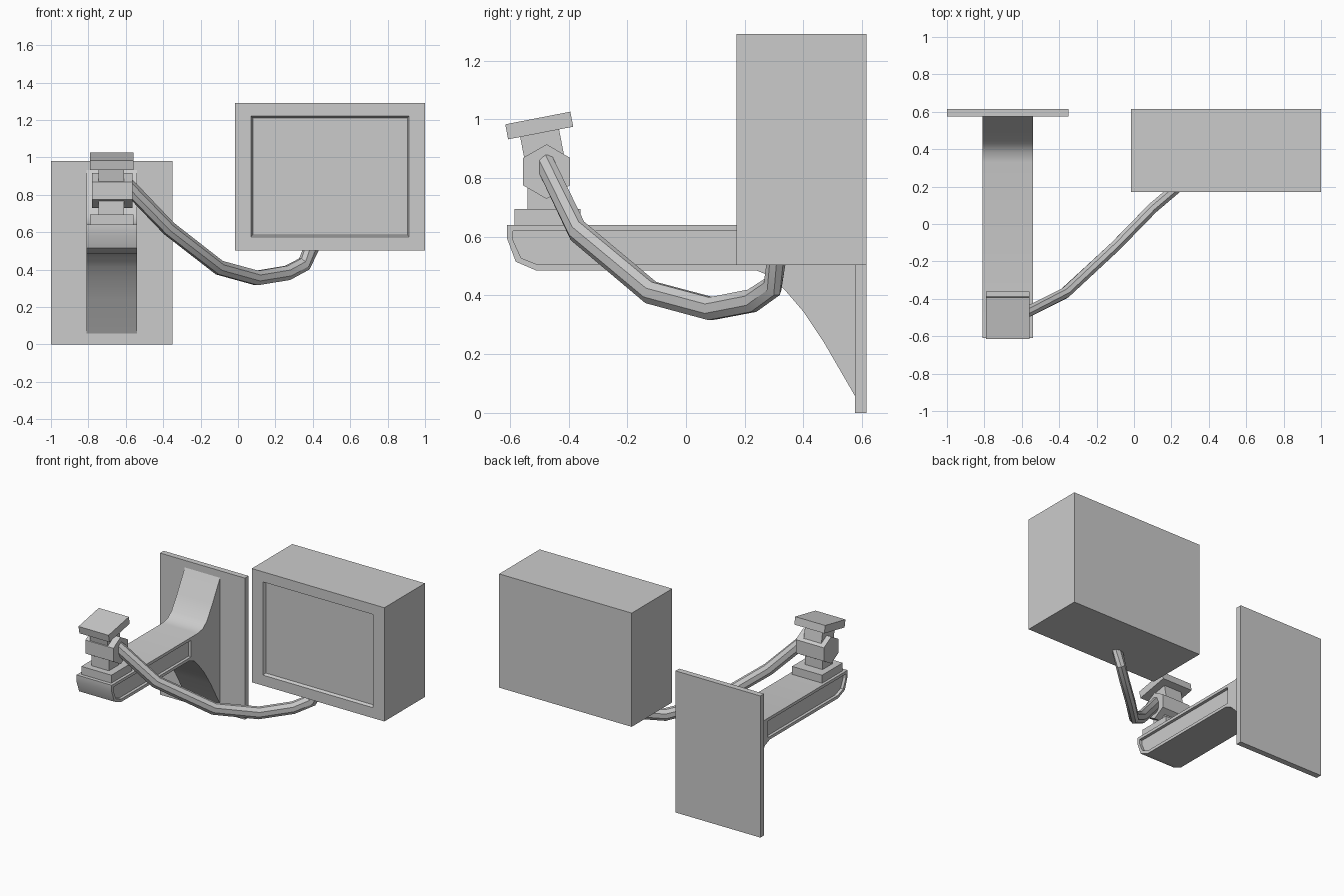
import bpy, bmesh, math
from mathutils import Vector, Matrix

if "Cube" in bpy.data.objects:
    bpy.data.objects.remove(bpy.data.objects["Cube"])


def finish(bm, name, smooth=False):
    bmesh.ops.recalc_face_normals(bm, faces=bm.faces)
    me = bpy.data.meshes.new(name)
    bm.to_mesh(me)
    bm.free()
    ob = bpy.data.objects.new(name, me)
    bpy.context.collection.objects.link(ob)
    if smooth:
        bpy.ops.object.select_all(action='DESELECT')
        ob.select_set(True)
        bpy.context.view_layer.objects.active = ob
        bpy.ops.object.shade_smooth_by_angle(angle=math.radians(35))
    return ob


def prism(name, profile, x0, x1, smooth=False):
    """Extrude a (y, z) side profile from x0 to x1."""
    bm = bmesh.new()
    face = bm.faces.new([bm.verts.new((x0, y, z)) for y, z in profile])
    ext = bmesh.ops.extrude_face_region(bm, geom=[face])
    verts = [v for v in ext['geom'] if isinstance(v, bmesh.types.BMVert)]
    bmesh.ops.translate(bm, verts=verts, vec=(x1 - x0, 0, 0))
    return finish(bm, name, smooth)


def box(name, lo, hi, tilt=0.0):
    """Box between two corners, tilted about its own x axis."""
    lo, hi = Vector(lo), Vector(hi)
    bm = bmesh.new()
    mat = (Matrix.Translation((lo + hi) / 2) @ Matrix.Rotation(tilt, 4, 'X')
           @ Matrix.Diagonal((*(hi - lo), 1)))
    bmesh.ops.create_cube(bm, size=1, matrix=mat)
    return finish(bm, name)


# Wall plate
box("wall_plate", (-1, 0.575, 0), (-0.35, 0.615, 0.98))

# Support arm flaring into the wall bracket
arm = prism("support_arm", [
    (-0.61, 0.64), (-0.61, 0.595), (-0.58, 0.515), (-0.51, 0.485),
    (0.24, 0.485), (0.29, 0.465), (0.34, 0.415), (0.40, 0.345), (0.47, 0.24),
    (0.58, 0.05), (0.58, 0.94), (0.49, 0.78), (0.43, 0.685), (0.385, 0.65),
    (0.33, 0.64)], -0.81, -0.54, True)

# Recessed panels in both sides of the arm
groove = [(-0.59, 0.62), (-0.59, 0.59), (-0.562, 0.528), (-0.505, 0.505),
          (0.26, 0.505), (0.26, 0.62)]
for a, b in ((-0.83, -0.79), (-0.56, -0.52)):
    cutter = prism("groove_cutter", groove, a, b)
    cutter.hide_render = True
    mod = arm.modifiers.new("groove", 'BOOLEAN')
    mod.operation = 'DIFFERENCE'
    mod.solver = 'EXACT'
    mod.object = cutter
    bpy.context.view_layer.objects.active = arm
    bpy.ops.object.modifier_apply(modifier=mod.name)
    bpy.data.objects.remove(cutter)

# Swivel joint: base, post, hexagonal knuckle, tilted neck and head plate
box("joint_base", (-0.79, -0.585, 0.635), (-0.56, -0.36, 0.695))
box("joint_post", (-0.745, -0.54, 0.69), (-0.61, -0.43, 0.80))
hexagon = [(-0.475 + 0.093 * math.sin(i * math.pi / 3),
            0.822 + 0.093 * math.cos(i * math.pi / 3)) for i in range(6)]
prism("hex_knuckle", hexagon, -0.78, -0.565)
tilt = math.radians(11)
box("tilted_neck", (-0.745, -0.555, 0.82), (-0.61, -0.42, 0.97), tilt)
box("head_plate", (-0.79, -0.613, 0.953), (-0.56, -0.387, 1.005), tilt)

# Hanging cable: eight-sided oval section swept along a path
path = [Vector(p) for p in (
    (-0.59, -0.48, 0.85), (-0.37, -0.37, 0.62), (-0.10, -0.12, 0.41),
    (0.10, 0.085, 0.355), (0.265, 0.225, 0.382), (0.355, 0.295, 0.43),
    (0.395, 0.308, 0.52))]
bm = bmesh.new()
rings = []
for i, p in enumerate(path):
    t = path[min(i + 1, len(path) - 1)] - path[max(i - 1, 0)]
    t.normalize()
    side = t.cross(Vector((0, 0, 1))).normalized()
    up = side.cross(t)
    rings.append([bm.verts.new(p + side * 0.031 * math.cos(a) + up * 0.042 * math.sin(a))
                  for a in (math.pi / 8 + k * math.pi / 4 for k in range(8))])
for r0, r1 in zip(rings, rings[1:]):
    for k in range(8):
        bm.faces.new((r0[k], r0[k - 1], r1[k - 1], r1[k]))
bm.faces.new(rings[0])
bm.faces.new(rings[-1])
finish(bm, "cable", True)

# Display cabinet with a sunken screen
bm = bmesh.new()
lo, hi = Vector((-0.015, 0.172, 0.503)), Vector((1.0, 0.615, 1.29))
bmesh.ops.create_cube(bm, size=1, matrix=Matrix.Translation((lo + hi) / 2)
                      @ Matrix.Diagonal((*(hi - lo), 1)))
bm.normal_update()
front = min(bm.faces, key=lambda f: f.calc_center_median().y)
bmesh.ops.inset_region(bm, faces=[front], thickness=0.085, use_even_offset=True)
for v in front.verts:
    v.co.z = 0.575 if v.co.z < 0.9 else 1.22
bmesh.ops.inset_region(bm, faces=[front], thickness=0.009, depth=-0.02,
                       use_even_offset=True)
finish(bm, "display_cabinet")
